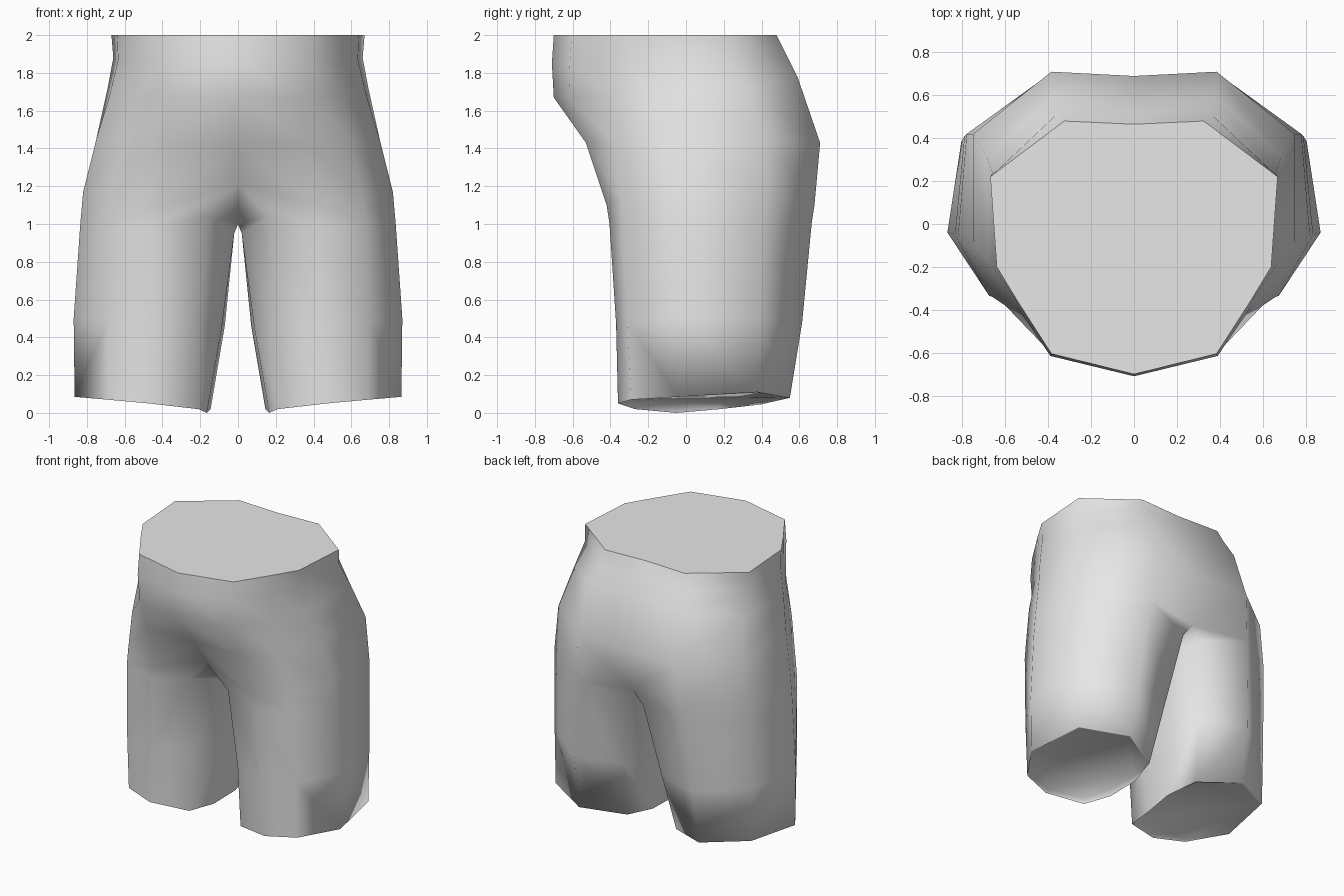
import bpy, bmesh, math

cube = bpy.data.objects.get("Cube")
if cube:
    bpy.data.objects.remove(cube, do_unlink=True)

# One plain grey cloth
cloth = bpy.data.materials.new("light grey cloth")
cloth.use_nodes = True
grey = (0.8, 0.8, 0.8, 1)
cloth.diffuse_color = grey
cloth.node_tree.nodes["Principled BSDF"].inputs["Base Color"].default_value = grey

# Half rings of the hips, from the front centre round the left side to the back centre
HIPS = [
    # waist rim
    [(0, -.70, 2), (.385, -.605, 2), (.54, -.365, 2), (.64, -.20, 2), (.67, .22, 2), (.325, .48, 2), (0, .465, 2)],
    # waist
    [(0, -.71, 1.85), (.39, -.615, 1.85), (.54, -.37, 1.86), (.635, -.20, 1.87), (.66, .24, 1.88), (.34, .53, 1.90), (0, .51, 1.90)],
    # belly
    [(0, -.70, 1.67), (.37, -.62, 1.67), (.55, -.38, 1.67), (.68, -.17, 1.68), (.69, .32, 1.72), (.38, .59, 1.78), (0, .57, 1.78)],
    # seat
    [(0, -.51, 1.42), (.37, -.53, 1.43), (.60, -.38, 1.43), (.75, -.10, 1.45), (.75, .42, 1.45), (.385, .71, 1.43), (0, .69, 1.43)],
    # crotch level
    [(0, -.37, 1.21), (.41, -.42, 1.10), (.66, -.34, 1.13), (.82, -.05, 1.17), (.78, .42, 1.15), (.42, .68, 1.10), (0, .61, 1.09)],
]
CROTCH = [(0, .28, 1.0), (0, -.03, 1.0)]

# Full rings of the left leg, from the inner front round the outside to the inside
LEG = [
    # upper thigh
    [(.16, -.345, 1.04), (.42, -.405, 1.0), (.675, -.335, 1.0), (.835, -.05, 1.0), (.79, .41, 1.0),
     (.43, .665, 1.0), (.07, .60, 1.0), (.02, .28, .95), (.02, -.03, .95)],
    # lower thigh
    [(.20, -.29, .47), (.44, -.37, .47), (.69, -.31, .48), (.87, -.04, .50), (.805, .385, .50),
     (.48, .615, .48), (.15, .50, .47), (.07, .24, .46), (.085, -.04, .46)],
    # hem
    [(.21, -.27, .02), (.47, -.36, .05), (.69, -.29, .07), (.865, -.04, .085), (.80, .38, .11),
     (.49, .55, .08), (.20, .40, .045), (.145, .18, .02), (.165, -.05, 0)],
]


# Slightly recessed lining that closes the leg above the low inner hem
def lining_point(p):
    x, y, z = p
    return (.5 + (x - .5) * .97, .1 + (y - .1) * .97, max(z, .045 + .05 * x))


LEG.append([lining_point(p) for p in LEG[-1]])

bm = bmesh.new()


def ring(points):
    return [bm.verts.new(p) for p in points]


def bridge(upper, lower, closed):
    n = len(upper)
    for i in range(n if closed else n - 1):
        j = (i + 1) % n
        bm.faces.new((upper[i], lower[i], lower[j], upper[j]))


# Hips, with the flat top as the first face
hips = [ring(r) for r in HIPS]
bm.faces.new(hips[0])
for a, b in zip(hips, hips[1:]):
    bridge(a, b, False)

# Leg, closed by the lining
legs = [hips[-1] + ring(CROTCH)] + [ring(r) for r in LEG]
for a, b in zip(legs, legs[1:]):
    bridge(a, b, True)
bm.faces.new(legs[-1][::-1])

mesh = bpy.data.meshes.new("shorts")
bm.to_mesh(mesh)
bm.free()
mesh.materials.append(cloth)
shorts = bpy.data.objects.new("shorts", mesh)
bpy.context.collection.objects.link(shorts)

# Smooth cloth with a flat top and a softly rounded hem
bpy.ops.object.select_all(action="DESELECT")
shorts.select_set(True)
bpy.context.view_layer.objects.active = shorts
bpy.ops.object.shade_smooth_by_angle(angle=math.radians(110))
mesh.polygons[0].use_smooth = False

# Right half
mirror = shorts.modifiers.new("right_half", "MIRROR")
mirror.use_axis[0] = True
mirror.use_clip = True
mirror.merge_threshold = 0.001
